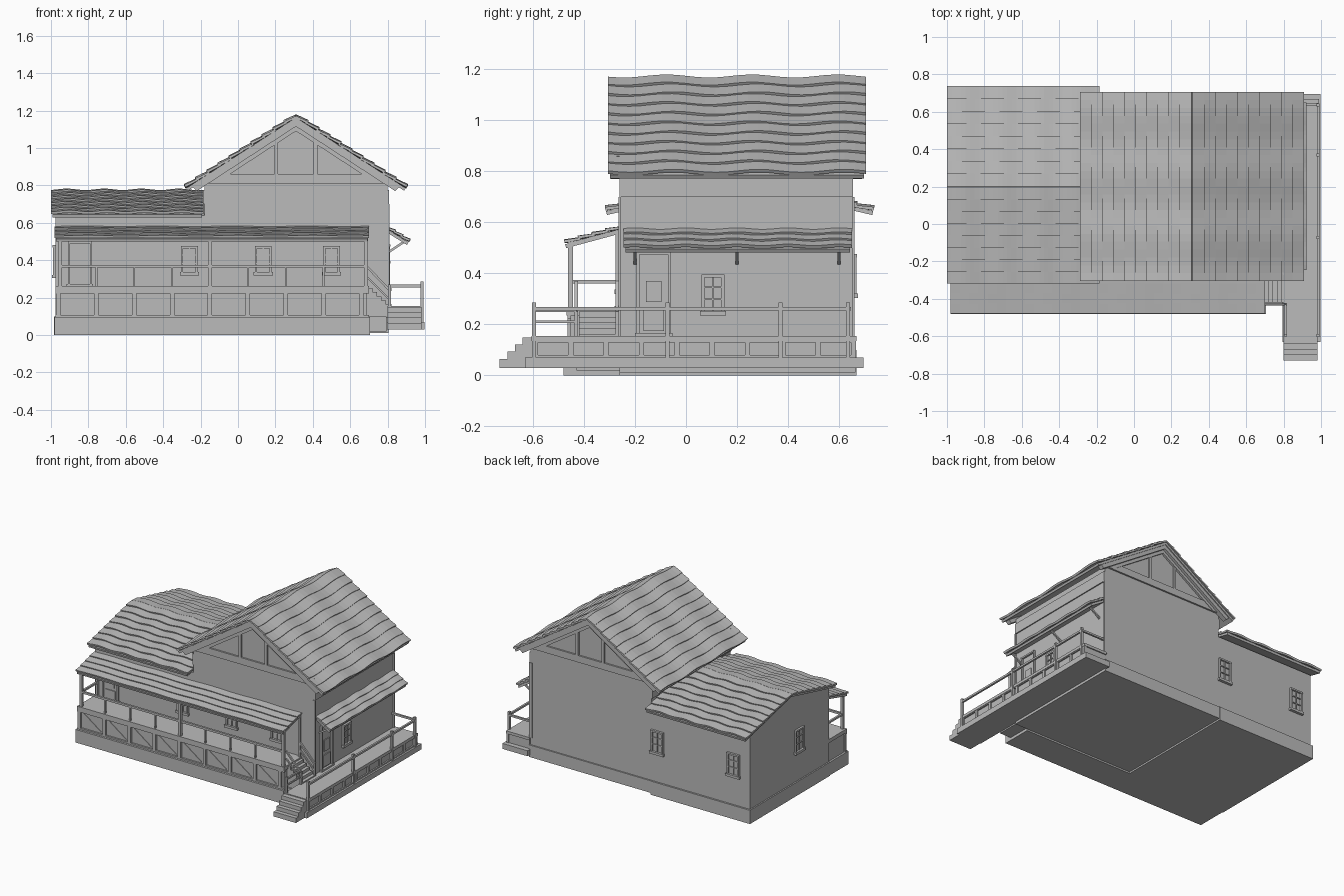
import bpy, bmesh, math
from mathutils import Vector

if "Cube" in bpy.data.objects:
    bpy.data.objects.remove(bpy.data.objects["Cube"])

GREY = (0.5, 0.5, 0.5, 1)
mat = bpy.data.materials.new("plain_grey")
mat.use_nodes = True
mat.diffuse_color = GREY
mat.node_tree.nodes["Principled BSDF"].inputs["Base Color"].default_value = GREY


def finish(name, bm):
    bmesh.ops.recalc_face_normals(bm, faces=bm.faces)
    me = bpy.data.meshes.new(name)
    bm.to_mesh(me)
    bm.free()
    me.materials.append(mat)
    ob = bpy.data.objects.new(name, me)
    bpy.context.collection.objects.link(ob)
    return ob


def add_box(bm, x, y, z):
    vs = bmesh.ops.create_cube(bm, size=1)["verts"]
    for v in vs:
        v.co = [r[0] + (c + 0.5) * (r[1] - r[0]) for c, r in zip(v.co, (x, y, z))]


def box(name, *ranges):
    bm = bmesh.new()
    add_box(bm, *ranges)
    return finish(name, bm)


def beam(name, a, b, w=0.014):
    """Square bar between two points."""
    a, b = Vector(a), Vector(b)
    bm = bmesh.new()
    bmesh.ops.create_cube(bm, size=1)
    q = (b - a).to_track_quat('Z', 'Y')
    for v in bm.verts:
        v.co = (a + b) / 2 + q @ Vector((v.co.x * w, v.co.y * w, v.co.z * (b - a).length))
    return finish(name, bm)


def place(axis, u, s, z):
    return (u, s, z) if axis == 'x' else (s, u, z)


def prism(name, axis, profile, a, b):
    """Extrude a cross-section of (side, height) points along an axis."""
    bm = bmesh.new()
    f = bm.faces.new([bm.verts.new(place(axis, a, s, z)) for s, z in profile])
    new = bmesh.ops.extrude_face_region(bm, geom=[f])["geom"]
    for v in new:
        if isinstance(v, bmesh.types.BMVert):
            v.co['xy'.index(axis)] = b
    return finish(name, bm)


def shingles(name, axis, eave, ridge, a, b, courses, amp, period, peak, lift=0.014):
    """Overlapping wavy courses on a deck, from eave to ridge."""
    e, r = Vector(eave), Vector(ridge)
    d = r - e
    n = Vector((-d.y, d.x)).normalized()
    n = n if n.y > 0 else -n
    bm = bmesh.new()
    steps = max(8, round((b - a) / period * 8))
    for i in range(courses):
        low = e + d * (i / courses)
        high = e + d * min(1, (i + 1.15) / courses)
        section = [low + n * lift, high + n * 0.004, high - n * 0.006, low]
        prev = None
        for k in range(steps + 1):
            u = a + (b - a) * k / steps
            wave = amp * math.cos(2 * math.pi * (u - peak) / period + 0.5 * (i % 2))
            ring = [bm.verts.new(place(axis, u, p.x, p.y + wave)) for p in section]
            if prev:
                for j in range(4):
                    m = (j + 1) % 4
                    bm.faces.new((prev[j], prev[m], ring[m], ring[j]))
            if k in (0, steps):
                bm.faces.new(ring)
            prev = ring
    finish(name, bm)
    # deck under the courses
    top, bot = n * -0.006, n * -0.022
    prism(name + "_deck", axis, [e + top, r + top, r + bot, e + bot], a + 0.008, b - 0.008)


def opening(name, axis, wall, out, u, z, width, height, panes=True):
    """Framed window or door on a wall; axis is the wall normal."""
    bm = bmesh.new()

    def part(u0, u1, z0, z1, depth):
        w = sorted((wall - out * 0.004, wall + out * depth))
        us = (u0, u1)
        add_box(bm, *((w, us) if axis == 'x' else (us, w)), (z0, z1))
    h, t = width / 2, 0.012
    part(u - h, u + h, z, z + height, 0.003)
    for s in (-1, 1):
        c = u + s * (h - t / 2)
        part(c - t / 2, c + t / 2, z, z + height, 0.014)
    part(u - h, u + h, z + height - t, z + height, 0.016)
    part(u - h - 0.006, u + h + 0.006, z - 0.006, z + t, 0.02)
    if panes:
        part(u - 0.003, u + 0.003, z, z + height, 0.01)
        for f in (0.36, 0.66):
            part(u - h, u + h, z + height * f, z + height * f + 0.006, 0.01)
    else:
        part(u - h * 0.45, u + h * 0.45, z + height * 0.4, z + height * 0.65, 0.009)
        part(u - h * 0.6, u + h * 0.6, z + height * 0.06, z + height * 0.32, 0.009)
    finish(name, bm)


# House walls: tall gabled block and low wing
MID, F, B = 0.31, -0.26, 0.655
prism("main_walls", 'y', [(-0.18, 0.02), (0.80, 0.02), (0.80, 0.815), (MID, 1.135), (-0.18, 0.815)], F, B)
prism("wing_walls", 'x', [(F, 0.02), (B, 0.02), (B, 0.64), (0.2, 0.765), (F, 0.64)], -0.975, -0.17)
box("main_foundation", (-0.18, 0.805), (F, 0.665), (0.012, 0.1))
box("wing_foundation", (-0.985, -0.18), (F, 0.668), (0, 0.1))

# Main roof and wing roof
for side, x in (("right", 0.90), ("left", -0.28)):
    shingles("main_roof_" + side, 'y', (x, 0.79), (MID, 1.17), -0.305, 0.705, 10, 0.006, 0.335, -0.05)
for side, y in (("front", -0.315), ("back", 0.735)):
    shingles("wing_roof_" + side, 'x', (y, 0.65), (0.2, 0.775), -1.0, -0.185, 8, 0.004, 0.2, -0.9)

# Gable boards and trim at both ends
for end, y, out in (("front", F, -1), ("back", B, 1)):
    ys = sorted((y, y + out * 0.012))
    for s in (-1, 1):
        for k, gap in enumerate((0, 0.045)):
            yk = sorted((y, y + out * (0.035 - k * 0.02)))
            prism(f"{end}_barge_board", 'y',
                  [(MID + s * 0.55, 0.79 - gap), (MID, 1.148 - gap), (MID, 1.115 - gap), (MID + s * 0.53, 0.77 - gap)]
                  if k == 0 else
                  [(MID + s * 0.49, 0.81), (MID, 1.13), (MID, 1.09), (MID + s * 0.43, 0.81)], *yk)
        box(f"{end}_gable_post", (MID + s * 0.105 - 0.01, MID + s * 0.105 + 0.01), ys, (0.81, 1.05))
    box(f"{end}_gable_sill", (-0.18, 0.80), ys, (0.81, 0.86))

# Side bands under the eaves
for x, out in ((0.80, 1), (-0.18, -1)):
    box("eave_band", sorted((x, x + out * 0.008)), (F, B), (0.70, 0.775))
for y in (F, B):
    box("corner_trim", (0.785, 0.81), (y - 0.005, y + 0.005), (0.15, 0.7))

# Side awning
shingles("side_awning", 'y', (0.915, 0.50), (0.80, 0.572), -0.245, 0.65, 3, 0.003, 0.2, 0)
for y in (-0.2, 0.2, 0.6):
    beam("awning_bracket", (0.80, y, 0.44), (0.89, y, 0.5), 0.012)

# Windows and doors
opening("side_door", 'x', 0.80, 1, -0.127, 0.155, 0.135, 0.33, False)
opening("side_window", 'x', 0.80, 1, 0.105, 0.24, 0.09, 0.155)
opening("wing_end_window", 'x', -0.975, -1, 0.09, 0.31, 0.1, 0.17)
opening("porch_door", 'y', F, -1, -0.845, 0.26, 0.13, 0.24, False)
for x in (-0.26, 0.135, 0.5):
    opening("porch_window", 'y', F, -1, x, 0.325, 0.09, 0.15)
for x in (-0.23, -0.845):
    opening("back_window", 'y', B, 1, x, 0.31, 0.1, 0.165)

# Porch base with framed panels
L, R = -0.975, 0.70
box("porch_base", (-0.98, 0.705), (-0.48, F), (0, 0.095))
box("porch_core", (L + 0.01, R - 0.01), (-0.452, F), (0.09, 0.24))
box("porch_floor", (L, R), (-0.468, F), (0.235, 0.262))
box("porch_bottom_rail", (L, R), (-0.465, -0.45), (0.095, 0.106))
box("porch_top_rail", (L, R), (-0.465, -0.45), (0.222, 0.24))
for i in range(9):
    x = -0.96 + i * 0.2025
    box("panel_stile", (x - 0.012, x + 0.012), (-0.465, -0.45), (0.1, 0.23))
    if i < 8:
        beam("panel_brace", (x + 0.03, -0.453, 0.215), (x + 0.17, -0.453, 0.115), 0.006)
    if i not in (0, 4, 8):
        beam("baluster", (x, -0.452, 0.26), (x, -0.452, 0.365), 0.01)

# Porch posts, rails and roof
for x in (-0.95, -0.15, 0.685):
    beam("porch_post", (x, -0.452, 0.25), (x, -0.452, 0.525), 0.02)
    beam("porch_rafter", (x, -0.46, 0.512), (x, F, 0.565), 0.016)
for x in (-0.95, 0.685):
    beam("porch_wall_post", (x, -0.268, 0.25), (x, -0.268, 0.56), 0.016)
beam("porch_hand_rail", (-0.95, -0.452, 0.368), (0.685, -0.452, 0.368), 0.015)
beam("porch_end_rail", (-0.95, -0.452, 0.368), (-0.95, F, 0.368))
beam("porch_header", (-0.96, -0.452, 0.51), (0.695, -0.452, 0.51), 0.02)
shingles("porch_roof", 'x', (-0.475, 0.52), (F, 0.578), -0.98, 0.70, 4, 0.002, 0.4, 0, 0.012)

# Porch stairs down to the walkway
box("stair_landing", (0.70, 0.795), (-0.43, F), (0.02, 0.1))
for i in range(5):
    x = 0.69 + i * 0.024
    box("porch_step", (x, x + 0.03), (-0.42, -0.27), (0.09, 0.262 - (i + 0.5) * 0.022))
for y in (-0.43, -0.27):
    beam("stair_rail", (0.69, y, 0.365), (0.81, y, 0.24), 0.012)
    beam("stair_lower_rail", (0.69, y, 0.31), (0.81, y, 0.19), 0.01)
    beam("stair_post", (0.81, y, 0.14), (0.81, y, 0.25))

# Side walkway with panelled edge
box("walkway_beam", (0.795, 0.998), (-0.63, 0.695), (0.03, 0.07))
box("walkway_core", (0.805, 0.975), (-0.595, 0.66), (0.06, 0.14))
box("walkway_floor", (0.80, 0.988), (-0.605, 0.668), (0.135, 0.155))
for i in range(10):
    y = -0.59 + i * 0.1385
    box("walkway_stile", (0.97, 0.985), (y - 0.01, y + 0.01), (0.06, 0.14))
for z in (0.07, 0.13):
    box("walkway_edge", (0.97, 0.985), (-0.6, 0.665), (z, z + 0.01))

# Walkway railing
for y in (-0.595, -0.073, 0.37, 0.635):
    beam("walkway_post", (0.985, y, 0.06), (0.985, y, 0.285), 0.016)
beam("walkway_rail", (0.985, -0.6, 0.262), (0.985, 0.64, 0.262))
beam("walkway_back_rail", (0.985, 0.64, 0.262), (0.80, 0.64, 0.262))
beam("walkway_inner_rail", (0.81, -0.6, 0.255), (0.81, -0.43, 0.255), 0.012)
beam("walkway_inner_lower_rail", (0.81, -0.6, 0.21), (0.81, -0.43, 0.21), 0.01)
beam("walkway_inner_post", (0.81, -0.595, 0.06), (0.81, -0.595, 0.27))

# Front steps
for i in range(4):
    y = -0.73 + i * 0.03
    box("front_step", (0.80, 0.98), (y, -0.6), (0.03 + i * 0.025, 0.065 + i * 0.028))
